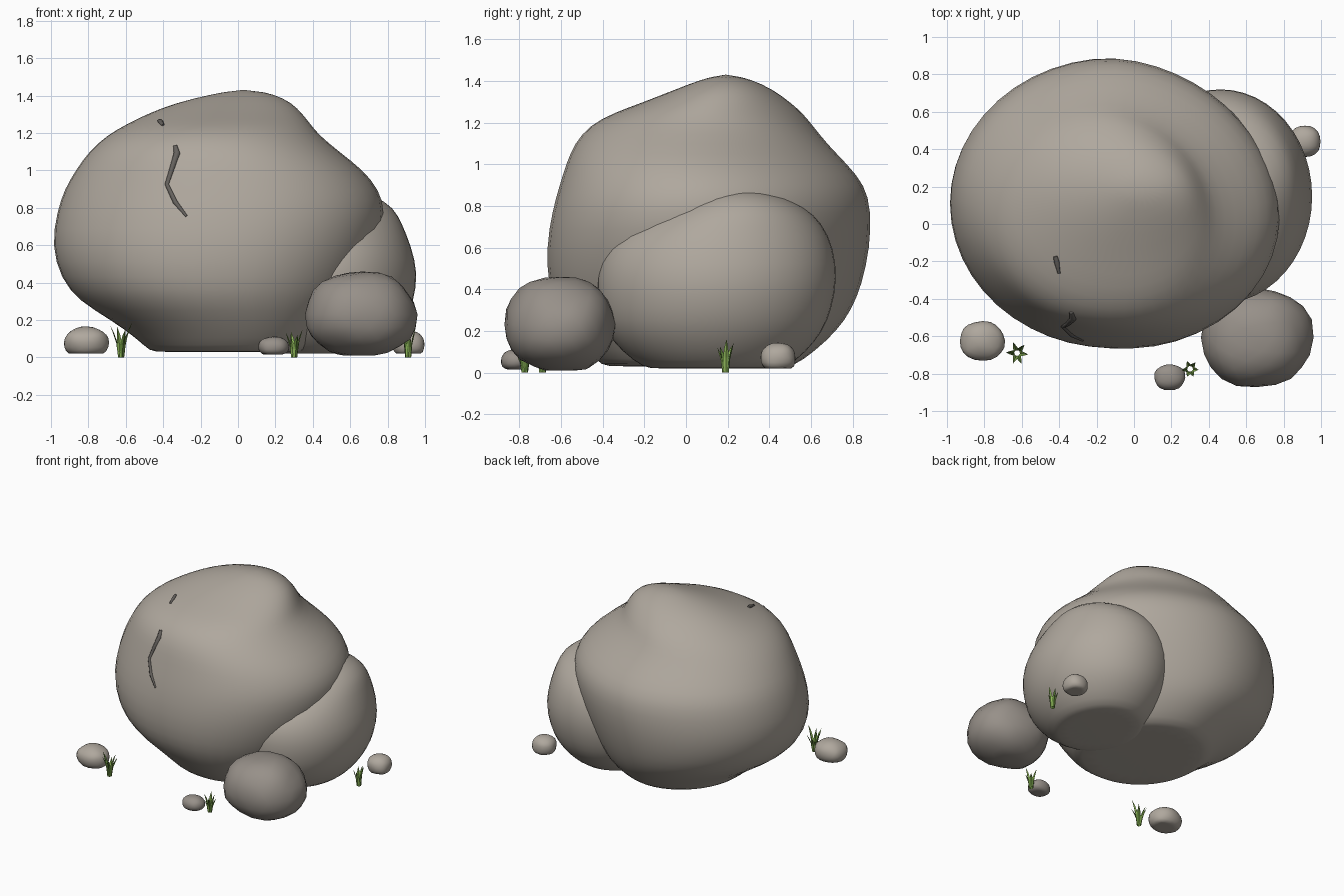
import bpy, bmesh, math, random
from mathutils import Vector, noise
from mathutils.bvhtree import BVHTree

if "Cube" in bpy.data.objects:
    bpy.data.objects.remove(bpy.data.objects["Cube"])

random.seed(4)


def material(name, rgb):
    m = bpy.data.materials.new(name)
    m.diffuse_color = (*rgb, 1)
    m.use_nodes = True
    m.node_tree.nodes["Principled BSDF"].inputs["Base Color"].default_value = m.diffuse_color
    return m


STONE = material("stone", (0.43, 0.39, 0.34))
DARK = material("dark_stone", (0.31, 0.28, 0.25))
CRACK = material("crack", (0.13, 0.12, 0.11))
GREENS = [material("grass_light", (0.27, 0.47, 0.10)), material("grass_dark", (0.11, 0.22, 0.04))]


def add_object(name, bm, mats, smooth=True):
    bmesh.ops.recalc_face_normals(bm, faces=bm.faces[:])
    for f in bm.faces:
        f.smooth = smooth
    me = bpy.data.meshes.new(name)
    bm.to_mesh(me)
    bm.free()
    for m in mats:
        me.materials.append(m)
    ob = bpy.data.objects.new(name, me)
    bpy.context.collection.objects.link(ob)
    return ob


def boulder(name, levels, apex, plan, mat, n=24):
    """Stack rounded cross-sections (z, xmin, xmax, ymin, ymax) up to an apex."""
    bm = bmesh.new()
    rings = []
    z, x0, x1, y0, y1 = levels[0]
    inset = 0.05
    base = [(z, x0 + inset, x1 - inset, y0 + inset, y1 - inset)]
    for z, x0, x1, y0, y1 in base + levels:
        ring = []
        for i in range(n):
            a = math.tau * i / n
            r = plan(a) * 1.008
            ring.append(bm.verts.new(((x0 + x1) / 2 + (x1 - x0) / 2 * r * math.cos(a),
                                      (y0 + y1) / 2 + (y1 - y0) / 2 * r * math.sin(a), z)))
        rings.append(ring)
    for lo, hi in zip(rings, rings[1:]):
        for i in range(n):
            j = (i + 1) % n
            bm.faces.new((lo[i], lo[j], hi[j], hi[i]))
    top = bm.verts.new(apex)
    for i in range(n):
        bm.faces.new((rings[-1][i], rings[-1][(i + 1) % n], top))
    bm.faces.new(rings[0][::-1])
    ob = add_object(name, bm, [mat])
    sub = ob.modifiers.new("round", 'SUBSURF')
    sub.levels = sub.render_levels = 1
    return ob


# Main boulder
main_levels = [
    (0.03, -0.47, 0.40, -0.40, 0.52), (0.10, -0.54, 0.46, -0.47, 0.62),
    (0.20, -0.68, 0.53, -0.55, 0.73), (0.30, -0.85, 0.60, -0.62, 0.80),
    (0.42, -0.95, 0.67, -0.66, 0.85), (0.60, -1.00, 0.75, -0.67, 0.89),
    (0.78, -0.97, 0.79, -0.64, 0.895), (0.90, -0.93, 0.75, -0.605, 0.865),
    (1.00, -0.87, 0.67, -0.575, 0.78), (1.10, -0.80, 0.54, -0.535, 0.68),
    (1.19, -0.70, 0.43, -0.46, 0.61), (1.25, -0.59, 0.385, -0.34, 0.56),
    (1.30, -0.49, 0.345, -0.20, 0.50), (1.36, -0.34, 0.29, -0.05, 0.42),
    (1.41, -0.13, 0.19, 0.08, 0.31)]
main = boulder("main_boulder", main_levels, (0.03, 0.19, 1.435),
               lambda a: 1 - 0.055 * math.sin(2 * a) * (math.cos(a) > 0), STONE)

# Second boulder leaning on the right
side_levels = [
    (0.02, 0.15, 0.74, -0.20, 0.48), (0.10, 0.08, 0.83, -0.31, 0.58),
    (0.20, 0.02, 0.90, -0.39, 0.66), (0.30, -0.02, 0.94, -0.42, 0.70),
    (0.45, -0.04, 0.965, -0.435, 0.73), (0.60, 0.00, 0.925, -0.40, 0.71),
    (0.71, 0.08, 0.88, -0.27, 0.66), (0.80, 0.18, 0.835, -0.08, 0.57),
    (0.87, 0.36, 0.73, 0.06, 0.42)]
boulder("side_boulder", side_levels, (0.55, 0.22, 0.89), lambda a: 1.0, STONE)


def pebble(name, center, radii, floor, mat, seed, power=0.9):
    """Slightly lumpy stone with a flattened underside."""
    bm = bmesh.new()
    bmesh.ops.create_icosphere(bm, subdivisions=3, radius=1)
    for v in bm.verts:
        d = v.co.normalized()
        k = 1 + 0.07 * noise.noise(d * 1.3 + Vector((seed, seed * 2.3, 0)))
        p = [math.copysign(abs(c) ** power, c) * k for c in d]
        v.co = Vector([c + r * q for c, r, q in zip(center, radii, p)])
        v.co.z = max(v.co.z, floor)
    return add_object(name, bm, [mat])


# Dark front stone and three pebbles
pebble("front_stone", (0.655, -0.607, 0.23), (0.295, 0.265, 0.23), 0.01, DARK, 3.1)
pebble("pebble_left", (-0.81, -0.625, 0.08), (0.12, 0.105, 0.083), 0.02, STONE, 1.7)
pebble("pebble_front", (0.19, -0.82, 0.058), (0.082, 0.07, 0.052), 0.015, DARK, 5.2)
pebble("pebble_right", (0.913, 0.442, 0.07), (0.086, 0.085, 0.072), 0.02, STONE, 7.4)

# Cracks laid on the face of the main boulder
bpy.context.view_layer.update()
tree = BVHTree.FromObject(main, bpy.context.evaluated_depsgraph_get())


def crack(name, points):
    """Tapered tube through (x, z, radius) points projected on the front."""
    cu = bpy.data.curves.new(name, 'CURVE')
    cu.dimensions = '3D'
    cu.bevel_depth = 1
    cu.bevel_resolution = 1
    cu.use_fill_caps = True
    sp = cu.splines.new('POLY')
    sp.points.add(len(points) - 1)
    for pt, (x, z, r) in zip(sp.points, points):
        hit = tree.ray_cast(Vector((x, -2, z)), Vector((0, 1, 0)))[0]
        pt.co = (x, hit.y if hit else -0.5, z, 1)
        pt.radius = r
    tmp = bpy.data.objects.new(name + "_path", cu)
    bpy.context.collection.objects.link(tmp)
    bpy.context.view_layer.update()
    me = bpy.data.meshes.new_from_object(tmp.evaluated_get(bpy.context.evaluated_depsgraph_get()))
    bpy.data.objects.remove(tmp)
    me.materials.clear()
    me.materials.append(CRACK)
    bpy.context.collection.objects.link(bpy.data.objects.new(name, me))


crack("long_crack", [(-0.335, 1.13, 0.012), (-0.325, 1.09, 0.019), (-0.355, 1.0, 0.014),
                     (-0.38, 0.925, 0.012), (-0.335, 0.83, 0.014), (-0.275, 0.755, 0.007)])
crack("short_crack", [(-0.42, 1.265, 0.012), (-0.412, 1.257, 0.015), (-0.40, 1.24, 0.008)])


def grass(name, x, y, height, spread, blades=6):
    """Tuft of folded, tapering blades leaning outwards."""
    bm = bmesh.new()
    for b in range(blades):
        a = math.tau * b / blades + random.uniform(-0.25, 0.25)
        out = Vector((math.cos(a), math.sin(a), 0))
        side = Vector((-out.y, out.x, 0))
        h = height * (1 if b == 0 else random.uniform(0.6, 0.95))
        rows = []
        for t, w in ((0, 0.013), (0.45, 0.014), (0.75, 0.009)):
            c = Vector((x, y, h * t)) + out * (0.01 + spread * t * t)
            rows.append([bm.verts.new(p) for p in (c - side * w, c + out * 0.006, c + side * w)])
        tip = bm.verts.new(Vector((x, y, h)) + out * (0.01 + spread))
        faces = []
        for lo, hi in zip(rows, rows[1:]):
            for i in (0, 1):
                faces.append(bm.faces.new((lo[i], lo[i + 1], hi[i + 1], hi[i])))
        for i in (0, 1):
            faces.append(bm.faces.new((rows[-1][i], rows[-1][i + 1], tip)))
        for f in faces:
            f.material_index = b % 2
    add_object(name, bm, GREENS, smooth=False)


# Grass tufts
grass("grass_left", -0.625, -0.69, 0.19, 0.05)
grass("grass_front", 0.30, -0.775, 0.15, 0.035)
grass("grass_right", 0.91, 0.19, 0.16, 0.03, 5)
